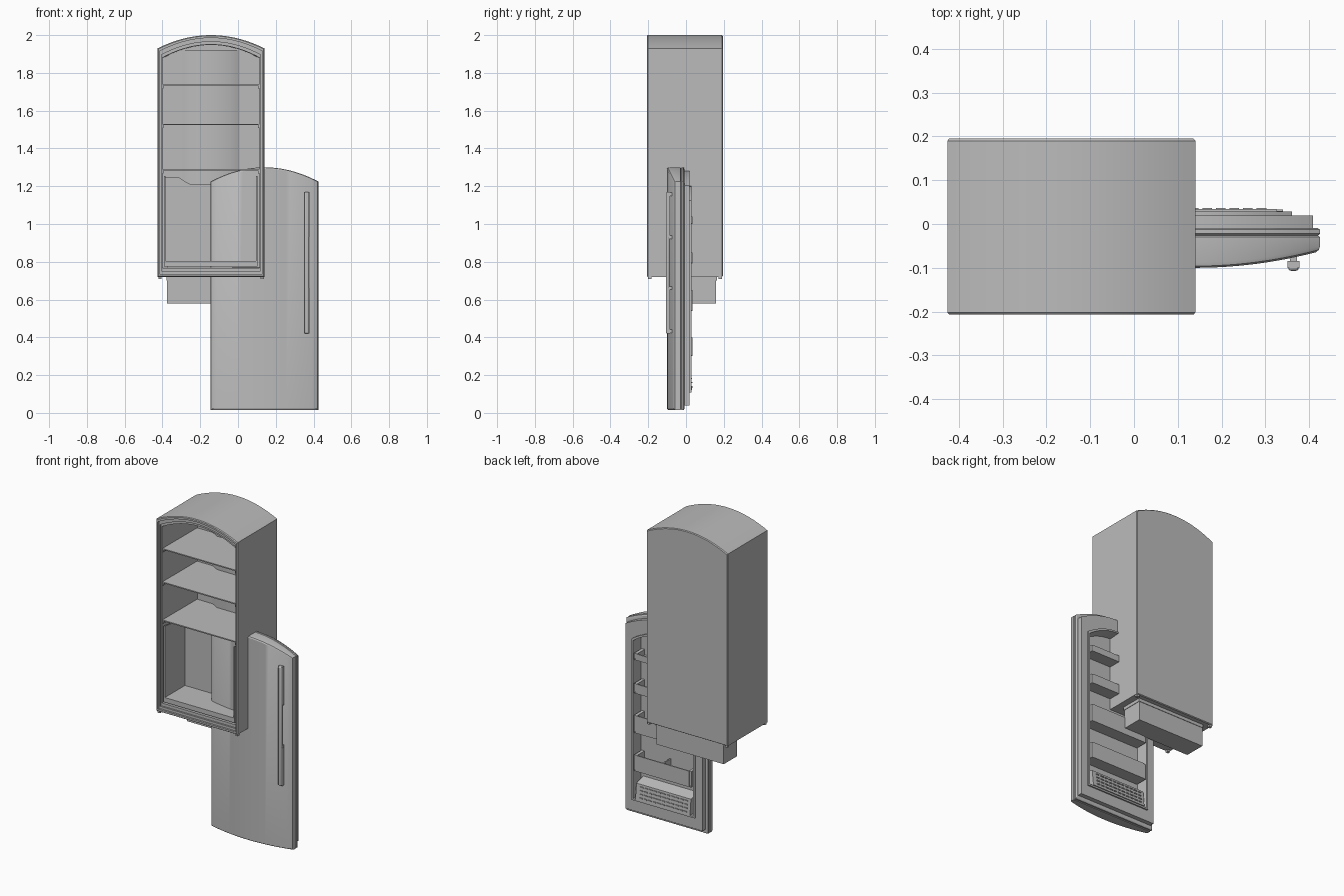
import bpy, bmesh, math
from mathutils import Vector

if "Cube" in bpy.data.objects:
    bpy.data.objects.remove(bpy.data.objects["Cube"], do_unlink=True)

GREY = (0.5, 0.5, 0.5, 1.0)
mat = bpy.data.materials.new("appliance_grey")
mat.use_nodes = True
mat.diffuse_color = GREY
mat.node_tree.nodes["Principled BSDF"].inputs["Base Color"].default_value = GREY
parts = []


def finish(name, bm):
    bmesh.ops.recalc_face_normals(bm, faces=bm.faces)
    mesh = bpy.data.meshes.new(name)
    bm.to_mesh(mesh)
    bm.free()
    mesh.materials.append(mat)
    obj = bpy.data.objects.new(name, mesh)
    bpy.context.collection.objects.link(obj)
    parts.append(obj)
    return obj


def bevel(obj, width, segments=2):
    mod = obj.modifiers.new("soft_edges", "BEVEL")
    mod.width = width
    mod.segments = segments


def boxes(name, bounds):
    """One object from axis-aligned boxes (x0, x1, y0, y1, z0, z1)."""
    bm = bmesh.new()
    for x0, x1, y0, y1, z0, z1 in bounds:
        verts = bmesh.ops.create_cube(bm, size=1)["verts"]
        for v in verts:
            v.co = Vector(((x0 + x1) / 2 + v.co.x * (x1 - x0),
                           (y0 + y1) / 2 + v.co.y * (y1 - y0),
                           (z0 + z1) / 2 + v.co.z * (z1 - z0)))
    return finish(name, bm)


def prism(name, profile, to_point, depth):
    """Extrude a flat profile by the vector depth."""
    bm = bmesh.new()
    face = bm.faces.new([bm.verts.new(to_point(a, b)) for a, b in profile])
    new = bmesh.ops.extrude_face_region(bm, geom=[face])["geom"]
    bmesh.ops.translate(bm, vec=depth, verts=[g for g in new if isinstance(g, bmesh.types.BMVert)])
    return finish(name, bm)


def arched_loft(name, cx, half, z0, z_side, z_top, rings, n=24):
    """Loft arch-topped outlines; each ring is (side, bottom, top inset, y or y(x))."""
    bm = bmesh.new()
    loops = []
    for side, low, high, y in rings:
        bottom, top = [], []
        for i in range(n + 1):
            t = 2 * i / n - 1
            x = cx + (half - side) * t
            yy = y(x) if callable(y) else y
            bottom.append(bm.verts.new((x, yy, z0 + low)))
            top.append(bm.verts.new((x, yy, z_top - high - (z_top - z_side) * t * t)))
        loops.append((bottom, top))
    for (b0, t0), (b1, t1) in zip(loops, loops[1:]):
        r0, r1 = b0 + t0[::-1], b1 + t1[::-1]
        for i in range(len(r0)):
            j = (i + 1) % len(r0)
            bm.faces.new((r0[i], r0[j], r1[j], r1[i]))
    for b, t in (loops[0], loops[-1]):
        for i in range(n):
            bm.faces.new((b[i], b[i + 1], t[i + 1], t[i]))
    return finish(name, bm)


# Cabinet: outer shell, stepped front rim and hollow liner
BX, BACK, FRONT = -0.143, 0.195, -0.207
arched_loft("cabinet", BX, 0.283, 0.72, 1.93, 2.0, [
    (.004, .004, .004, BACK), (0, 0, 0, BACK - .005),
    (0, 0, 0, FRONT + .005), (.004, .004, .004, FRONT),
    (.011, .015, .015, FRONT), (.011, .015, .015, FRONT + .012),
    (.02, .03, .035, FRONT + .012), (.02, .03, .035, FRONT + .022),
    (.025, .048, .05, FRONT + .022), (.027, .05, .052, 0.165)])

boxes("cabinet_feet", [(x, x + .018, y, y + .018, .708, .725)
                       for x in (-.422, .12) for y in (-.2, .172)])

# Rear air duct with sloped sides
prism("air_duct", [(-.3, .168), (-.24, .135), (-.046, .135), (.014, .168)],
      lambda x, y: (x, y, 1.2), (0, 0, .72))

# Shelves with side brackets
for i, z in enumerate((1.29, 1.53, 1.74)):
    boxes(f"shelf_{i + 1}", [
        (-.402, .114, -.18, .163, z - .007, z),
        (-.402, -.394, -.18, .163, z - .022, z - .006),
        (.106, .114, -.18, .163, z - .022, z - .006)])

# Rear housing that steps into the cabinet and drops below it
boxes("rear_housing", [(-.375, .095, .027, .16, .58, 1.21),
                       (-.378, .098, .024, .163, .70, .722)])

# Lower compartment: sides, floor and scooped back
side = [(-.18, .775), (.03, .775), (.03, 1.225), (-.18, 1.255)]
for name, x in (("compartment_side_right", -.392), ("compartment_side_left", .095)):
    prism(name, side, lambda y, z, x=x: (x, y, z), (.008, 0, 0))
boxes("compartment_floor", [(-.39, .1, -.18, .03, .775, .805)])
scoop = [(-.39, .78), (-.39, 1.25), (-.31, 1.245), (-.28, 1.225), (-.25, 1.21)]
scoop += [(2 * BX - x, z) for x, z in reversed(scoop)]
prism("compartment_back", scoop, lambda x, z: (x, .02, z), (0, .008, 0))

# Door: bowed front, grooved edge, seal, raised lip and recess
DX, HALF = 0.14, 0.285


def bow(x, back=0.0):
    return -.1 + back + .038 * ((x - DX) / HALF) ** 2


arched_loft("door", DX, HALF, .014, 1.225, 1.3, [
    (.01, .008, .008, bow), (.003, .002, .002, lambda x: bow(x, .004)),
    (0, 0, 0, lambda x: bow(x, .012)),
    (0, 0, 0, -.03), (.005, .005, .005, -.026), (0, 0, 0, -.022),
    (0, 0, 0, -.013), (.006, .006, .006, -.009),
    (.016, .025, .02, -.009), (.016, .025, .02, .019),
    (.064, .095, .1, .019), (.064, .095, .1, .028),
    (.075, .105, .11, .028), (.08, .11, .115, -.045)])

# Door bins, the two tall ones divided
X0, X1, WALL = -.06, .34, .006
for i, (z0, z1, divided) in enumerate(((1.0, 1.04, False), (.79, .85, False),
                                       (.54, .65, True), (.3, .4, True))):
    walls = [(X0, X1, -.045, .033, z0, z0 + WALL),
             (X0 + .015, X1 - .015, .027, .034, z0, z1),
             (X0, X0 + .02, -.045, .03, z0, z1),
             (X1 - .02, X1, -.045, .03, z0, z1)]
    if divided:
        walls.append((DX - .004, DX + .004, -.045, .03, z0, z1))
    boxes(f"door_bin_{i + 1}", walls)

# Sloped tray with rows of small ribs
prism("door_tray", [(-.045, .12), (.033, .12), (.022, .22), (-.045, .24)],
      lambda y, z: (X0 + .01, y, z), (X1 - X0 - .02, 0, 0))
ribs = []
for row in range(4):
    z = .135 + row * .022
    y = .031 - row * .0024
    for col in range(11):
        x = X0 + .03 + col * .031
        ribs.append((x, x + .022, y - .004, y + .005, z, z + .006))
boxes("tray_ribs", ribs)

# Handle with four mounts
handle = boxes("door_handle", [(.352, .376, -.107, -.088, .42, 1.17)])
bevel(handle, .007, 3)
boxes("handle_mounts", [(.356, .372, -.095, -.06, z, z + .018)
                        for z in (.424, .652, .92, 1.148)])
boxes("handle_grips", [(.35, .378, -.1, -.084, z, z + .24) for z in (.42, .93)])

# Smooth curved surfaces, keep crisp edges
bpy.ops.object.select_all(action="DESELECT")
for obj in parts:
    obj.select_set(True)
bpy.context.view_layer.objects.active = parts[0]
bpy.ops.object.shade_smooth_by_angle(angle=math.radians(30))
